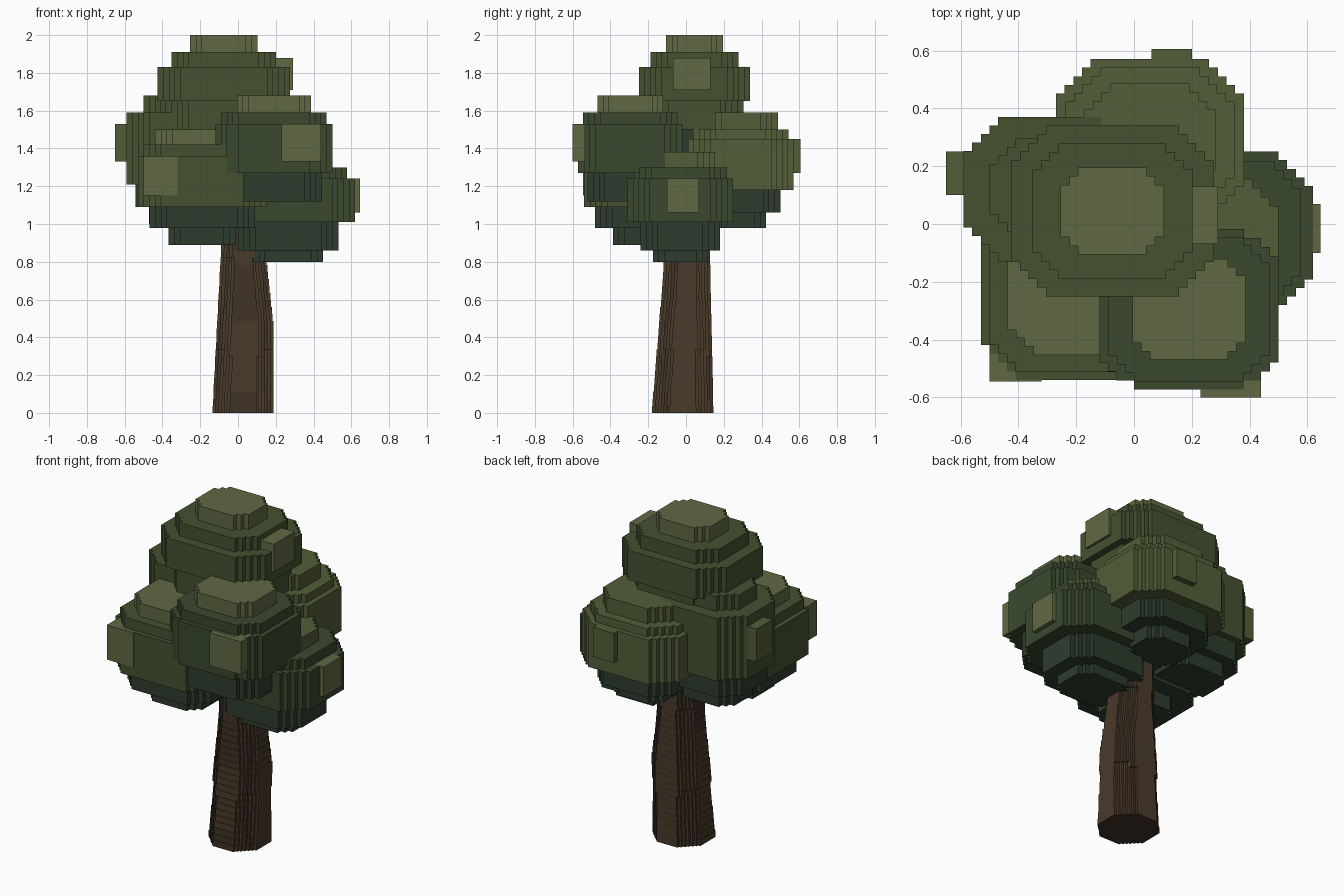
import bpy, bmesh, math

if "Cube" in bpy.data.objects:
    bpy.data.objects.remove(bpy.data.objects["Cube"])

COL = {
    "olive": (.118, .140, .055, 1), "light": (.084, .112, .038, 1),
    "mid": (.057, .083, .029, 1), "deep": (.041, .066, .027, 1),
    "shade": (.026, .046, .026, 1), "bark": (.068, .043, .024, 1),
    "bark_dark": (.052, .033, .019, 1),
}
MATS = {}
for n, c in COL.items():
    MATS[n] = bpy.data.materials.new(n)
    MATS[n].diffuse_color = c


def stair_outline(cx, cy, rx, ry, v, cut):
    """Rectangle with stair-stepped corners, made of grid rows of size v."""
    n = max(2, round(2 * ry / v))
    h = 2 * ry / n
    cut *= min(rx, ry)
    right = []
    for j in range(n):
        y = abs((j + .5) - n / 2) * h
        w = rx - round(max(0, y + h * .5 - (ry - cut)) / v) * v
        y0, y1 = cy - ry + j * h, cy - ry + (j + 1) * h
        if right and abs(right[-1][0] - w) < 1e-6:
            right[-1] = (w, y1)
        else:
            right += [(w, y0), (w, y1)]
    return [(cx + w, y) for w, y in right] + [(cx - w, y) for w, y in reversed(right)]


def slab(bm, outline, z0, z1, mat):
    lo = [bm.verts.new((x, y, z0)) for x, y in outline]
    hi = [bm.verts.new((x, y, z1)) for x, y in outline]
    faces = [bm.faces.new(hi), bm.faces.new(lo[::-1])]
    n = len(lo)
    for i in range(n):
        k = (i + 1) % n
        faces.append(bm.faces.new((lo[i], lo[k], hi[k], hi[i])))
    for f in faces:
        f.material_index = mat


def finish(bm, name, mats):
    bmesh.ops.recalc_face_normals(bm, faces=bm.faces)
    me = bpy.data.meshes.new(name)
    bm.to_mesh(me)
    bm.free()
    for m in mats:
        me.materials.append(MATS[m])
    ob = bpy.data.objects.new(name, me)
    bpy.context.collection.objects.link(ob)
    return ob


def leaf_cluster(name, c, r, mats, z_top, layers, cut=.46):
    """Stack of blocky discs; layers = (bottom z, radius scale, material index)."""
    bm = bmesh.new()
    z1 = z_top
    for z0, s, m in layers:
        slab(bm, stair_outline(*c, r[0] * s, r[1] * s, .03, cut), z0, z1, m)
        z1 = z0
    finish(bm, name, mats)


def tuft(name, x0, x1, y0, y1, z0, z1, mat="olive"):
    bm = bmesh.new()
    slab(bm, [(x0, y0), (x1, y0), (x1, y1), (x0, y1)], z0, z1, 0)
    finish(bm, name, [mat])


# leaf clusters: material slots are top, body, underside
leaf_cluster("crown_leaves", (-.075, .045), (.35, .295), ("olive", "mid", "shade"), 2.0,
             [(1.91, .51, 0), (1.83, .79, 1), (1.65, 1, 1), (1.50, .88, 1), (1.35, .6, 2)], .42)
leaf_cluster("front_right_leaves", (.19, -.295), (.31, .277), ("olive", "deep", "shade"), 1.68,
             [(1.59, .63, 0), (1.53, .90, 1), (1.27, 1, 1), (1.12, .82, 2)], .38)
leaf_cluster("front_left_leaves", (-.19, -.22), (.34, .32), ("olive", "mid", "shade"), 1.50,
             [(1.42, .73, 0), (1.36, .91, 1), (1.09, 1, 1), (.98, .82, 2), (.89, .52, 2)], .36)
leaf_cluster("back_left_leaves", (-.29, .12), (.30, .25), ("mid", "mid", "shade"), 1.68,
             [(1.59, .70, 0), (1.21, 1, 1), (1.09, .84, 2), (1.0, .6, 2)])
leaf_cluster("back_leaves", (.055, .29), (.325, .28), ("light", "light", "shade"), 1.59,
             [(1.50, .70, 0), (1.45, .9, 1), (1.18, 1, 1), (1.06, .75, 2), (.98, .48, 2)])
leaf_cluster("right_leaves", (.265, -.03), (.355, .28), ("light", "deep", "shade"), 1.38,
             [(1.30, .66, 0), (1.24, .88, 1), (1.01, 1, 1), (.86, .75, 2), (.80, .52, 2)], .42)

# small square tufts standing proud of each cluster
tuft("crown_tuft", .10, .29, -.07, .13, 1.71, 1.88)
tuft("front_right_tuft", .23, .44, -.60, -.46, 1.33, 1.53)
tuft("front_left_tuft", -.50, -.32, -.545, -.40, 1.15, 1.36)
tuft("back_left_tuft", -.65, -.50, .10, .25, 1.33, 1.53, "light")
tuft("back_tuft", .06, .20, .42, .605, 1.27, 1.45, "light")
tuft("right_tuft", .45, .645, -.10, .07, 1.06, 1.24)

# trunk: thin blocky slices that taper and lean slightly
bm = bmesh.new()
N, H = 30, 1.12
for i in range(N):
    z0, z1 = H * i / N, H * (i + 1) / N
    t = min(1, z0 / .9)
    left = -.135 + .048 * t
    right = .187 - .047 * max(0, (t - .5) / .5)
    y0, y1 = -.18 + .06 * min(1, t * 1.25), .145 - .02 * t
    slab(bm, stair_outline((left + right) / 2, (y0 + y1) / 2, (right - left) / 2,
                           (y1 - y0) / 2, .015, .56), z0, z1, 0)
# darker streaks of bark
for f in bm.faces:
    m = f.calc_center_median()
    a = math.atan2(m.y, m.x - .025)
    if math.sin(a * 7 + math.sin(m.z * 6)) > .75:
        f.material_index = 1
finish(bm, "trunk", ("bark", "bark_dark"))

for m in bpy.data.materials:
    if m.users and not m.is_grease_pencil:
        m.use_nodes = True
        m.node_tree.nodes["Principled BSDF"].inputs["Base Color"].default_value = m.diffuse_color
